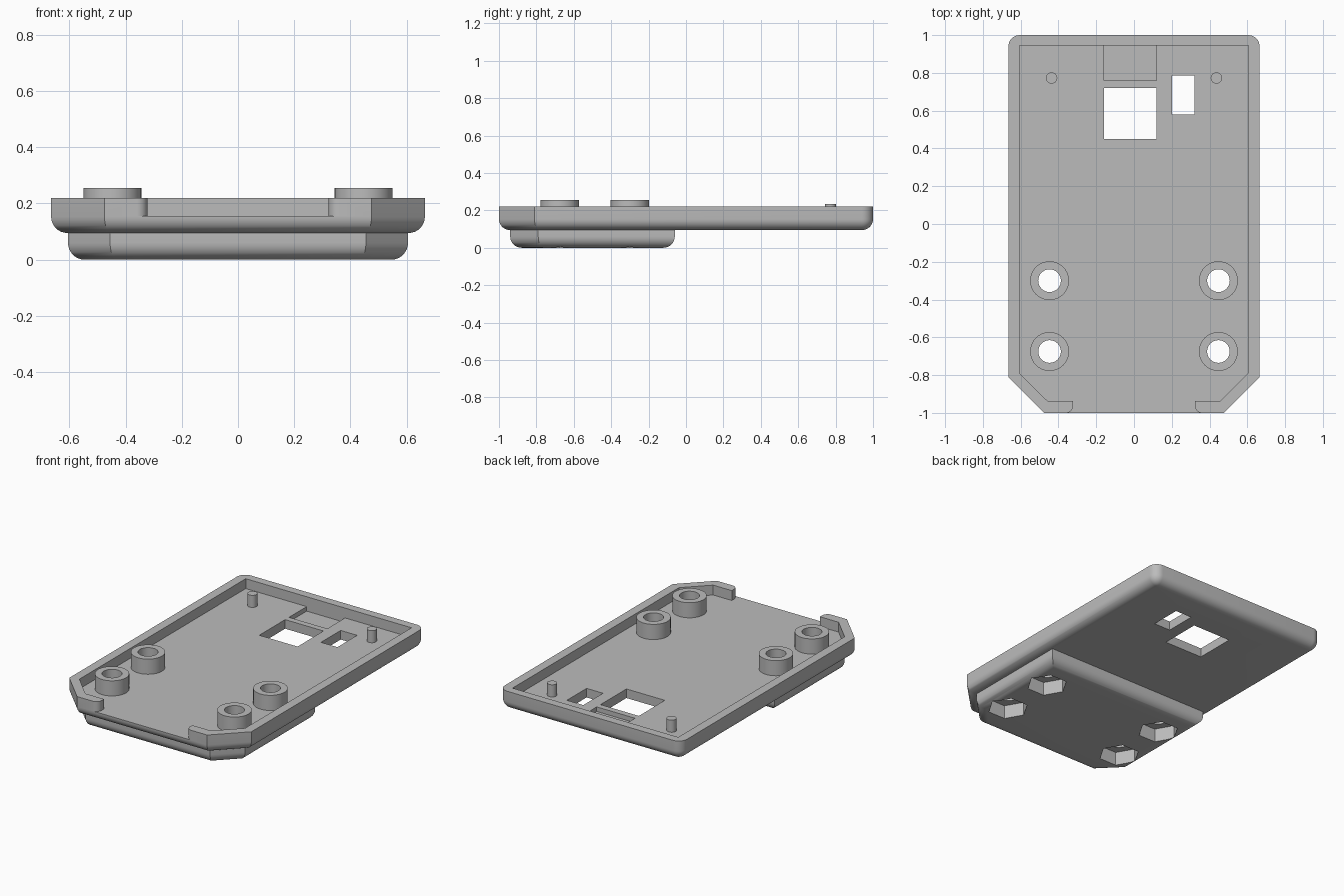
import bpy, bmesh, math

old = bpy.data.objects.get("Cube")
if old:
    bpy.data.objects.remove(old, do_unlink=True)

grey = bpy.data.materials.new("plain grey")
grey.use_nodes = True
grey.diffuse_color = (0.5, 0.5, 0.5, 1)
grey.node_tree.nodes["Principled BSDF"].inputs["Base Color"].default_value = (0.5, 0.5, 0.5, 1)

ARC = 8


def loft(name, rings):
    """Solid from stacked (z, outline) rings, bottom to top."""
    bm = bmesh.new()
    loops = [[bm.verts.new((x, y, z)) for x, y in pts] for z, pts in rings]
    n = len(loops[0])
    for a, b in zip(loops, loops[1:]):
        for i in range(n):
            j = (i + 1) % n
            bm.faces.new((a[i], a[j], b[j], b[i]))
    bm.faces.new(loops[0][::-1])
    bm.faces.new(loops[-1])
    bmesh.ops.remove_doubles(bm, verts=bm.verts, dist=0.0005)
    bmesh.ops.recalc_face_normals(bm, faces=bm.faces)
    mesh = bpy.data.meshes.new(name)
    bm.to_mesh(mesh)
    bm.free()
    mesh.materials.append(grey)
    obj = bpy.data.objects.new(name, mesh)
    bpy.context.collection.objects.link(obj)
    return obj


def prism(name, pts, z0, z1):
    return loft(name, [(z0, pts), (z1, pts)])


def circle(x, y, r, n):
    return [(x + r * math.cos(math.tau * i / n), y + r * math.sin(math.tau * i / n)) for i in range(n)]


def rect(x0, x1, y0, y1):
    return [(x0, y0), (x1, y0), (x1, y1), (x0, y1)]


def mirrored(half):
    """Close a right-hand half outline with its left-hand mirror."""
    return half + [(-x, y) for x, y in reversed(half)]


def outline(hw, y0, y1, cham, r, d):
    """Plate outline inset by d: chamfered front, rounded back corners."""
    k = d * (math.sqrt(2) - 1)
    half = [(hw - cham - k, y0 + d), (hw - d, y0 + cham + k)]
    rad = max(r - d, 0)
    c = max(r, d)
    for i in range(ARC + 1):
        a = math.pi / 2 * i / ARC
        half.append((hw - c + rad * math.cos(a), y1 - c + rad * math.sin(a)))
    return mirrored(half)


def rounded_plate(name, hw, y0, y1, cham, r, z0, z1, fillet):
    rings = []
    for i in range(ARC + 1):
        a = math.pi / 2 * i / ARC
        rings.append((z0 + fillet * (1 - math.cos(a)),
                      outline(hw, y0, y1, cham, r, fillet * (1 - math.sin(a)))))
    rings.append((z1, outline(hw, y0, y1, cham, r, 0)))
    return loft(name, rings)


def combine(obj, other, operation):
    mod = obj.modifiers.new("combine", "BOOLEAN")
    mod.operation, mod.solver, mod.object = operation, "EXACT", other
    bpy.context.view_layer.objects.active = obj
    bpy.ops.object.modifier_apply(modifier=mod.name)
    bpy.data.objects.remove(other, do_unlink=True)


def smooth(obj):
    bpy.ops.object.select_all(action="DESELECT")
    obj.select_set(True)
    bpy.context.view_layer.objects.active = obj
    bpy.ops.object.shade_smooth_by_angle(angle=math.radians(30))


# Tray shell with the thicker block under its front half
FLOOR = 0.155
tray = rounded_plate("tray", 0.665, -1, 1, 0.19, 0.06, 0.095, 0.22, 0.058)
block = rounded_plate("lower_block", 0.605, -0.94, -0.06, 0.15, 0, 0, 0.11, 0.06)
combine(tray, block, "UNION")

# Cavity, open at the front between two rounded lips
lip_r = 0.038
half = [(0.36, -1.05)]
for i in range(ARC + 1):
    a = math.pi * (1.5 - 0.5 * i / ARC)
    half.append((0.36 + lip_r * math.cos(a), -0.962 + lip_r * math.sin(a)))
half += [(0.322, -0.937), (0.458, -0.937), (0.605, -0.79), (0.605, 0.945)]
combine(tray, prism("cavity", mirrored(half), FLOOR, 0.4), "DIFFERENCE")

# Floor openings and the shallow recess at the back wall
for pts, z0 in ((rect(-0.16, 0.12, 0.45, 0.72), 0),
                (rect(0.20, 0.32, 0.58, 0.785), 0),
                (rect(-0.16, 0.12, 0.76, 0.945), 0.125)):
    combine(tray, prism("opening", pts, z0, 0.2), "DIFFERENCE")

# Screw posts with bores and hexagonal nut pockets, then locating pegs
for side, x in (("left", 1), ("right", -1)):
    for place, y in (("front", -0.675), ("rear", -0.30)):
        cx = 0.447 * x
        combine(tray, prism("pocket", circle(cx, y, 0.125, 6), -0.1, 0.09), "DIFFERENCE")
        combine(tray, prism("bore", circle(cx, y, 0.06, 32), 0.05, 0.4), "DIFFERENCE")
        post = prism(f"{side}_{place}_post", circle(cx, y, 0.103, 40), FLOOR - 0.005, 0.255)
        combine(post, prism("bore", circle(cx, y, 0.06, 32), 0.05, 0.4), "DIFFERENCE")
        smooth(post)
    smooth(prism(f"{side}_peg", circle(0.436 * x, 0.773, 0.03, 24), FLOOR - 0.005, 0.235))
smooth(tray)
